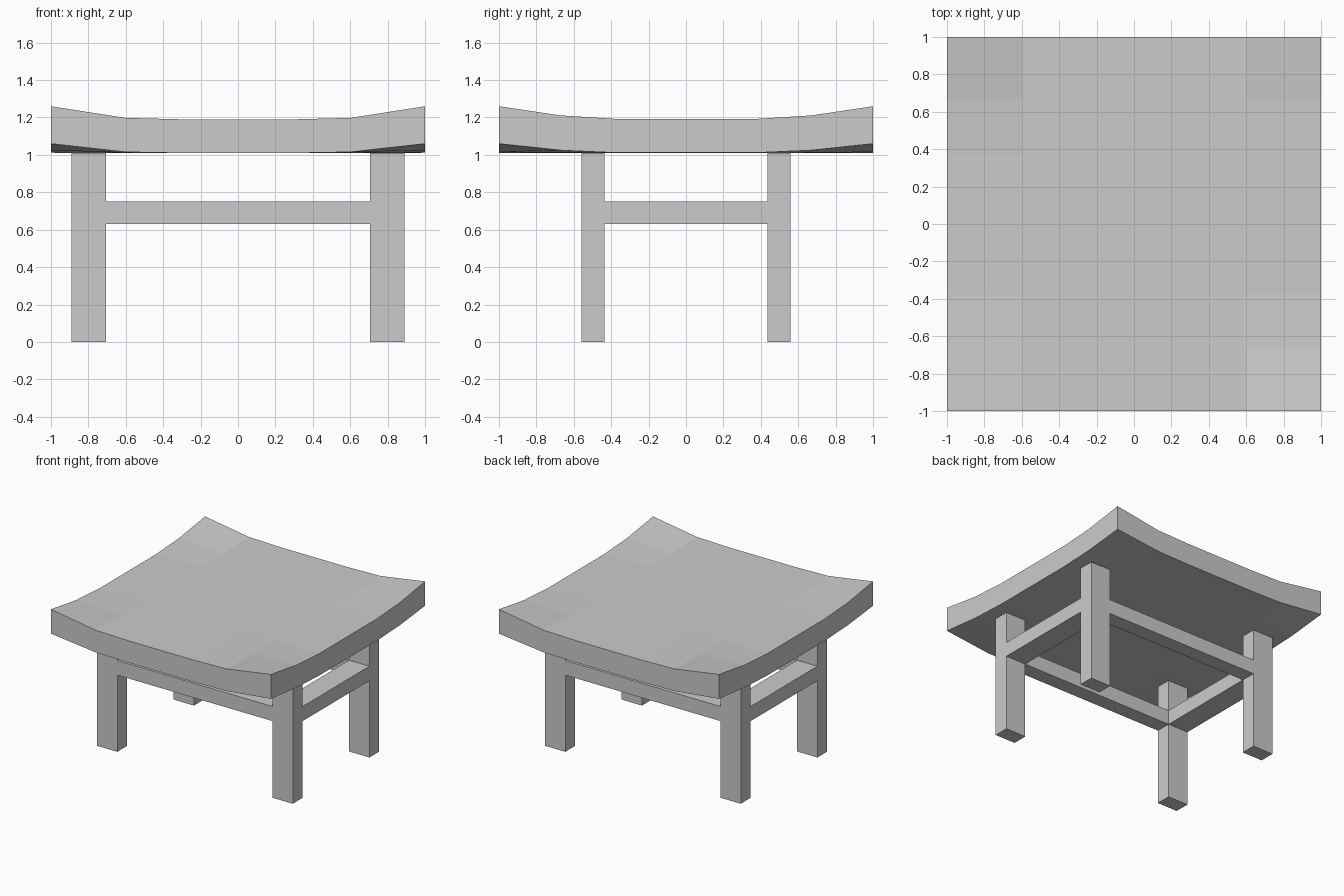
import bpy, bmesh

if "Cube" in bpy.data.objects:
    bpy.data.objects.remove(bpy.data.objects["Cube"])


def box(name, x, y, z, mirror=()):
    """Box from (min, max) spans, mirrored about the given axes."""
    bm = bmesh.new()
    bmesh.ops.create_cube(bm, size=1)
    for v in bm.verts:
        v.co = [span[c > 0] for c, span in zip(v.co, (x, y, z))]
    me = bpy.data.meshes.new(name)
    bm.to_mesh(me)
    bm.free()
    ob = bpy.data.objects.new(name, me)
    bpy.context.collection.objects.link(ob)
    if mirror:
        m = ob.modifiers.new("mirror", 'MIRROR')
        m.use_axis = ['X' in mirror, 'Y' in mirror, False]
    return ob


# Seat: slab with upturned corners; (distance from centre, share of lift)
X_ROWS = [(0.30, 0.0), (0.60, 0.11), (1.0, 1.0)]
Y_ROWS = [(0.37, 0.03), (0.67, 0.30), (1.0, 1.0)]


def both_sides(rows):
    return [(-p, l) for p, l in reversed(rows)] + rows


bm = bmesh.new()
layers = []
for base, rise in ((1.01, 0.05), (1.19, 0.07)):
    layers.append([[bm.verts.new((x, y, base + rise * lx * ly))
                    for x, lx in both_sides(X_ROWS)]
                   for y, ly in both_sides(Y_ROWS)])
bottom, top = layers
for grid in layers:
    for a, b in zip(grid, grid[1:]):
        for i in range(len(a) - 1):
            bm.faces.new((a[i], a[i + 1], b[i + 1], b[i]))


# Seat rim joins the two layers
def rim(g):
    return g[0] + [r[-1] for r in g[1:]] + g[-1][-2::-1] + [r[0] for r in g[-2:0:-1]]


lo, hi = rim(bottom), rim(top)
for i in range(len(lo)):
    j = (i + 1) % len(lo)
    bm.faces.new((lo[i], lo[j], hi[j], hi[i]))
bmesh.ops.recalc_face_normals(bm, faces=bm.faces)
mesh = bpy.data.meshes.new("seat")
bm.to_mesh(mesh)
bm.free()
bpy.context.collection.objects.link(bpy.data.objects.new("seat", mesh))

# Four legs and the rails between them
LEG_X, LEG_Y, RAIL_Z = (0.705, 0.89), (0.435, 0.56), (0.63, 0.75)
box("legs", LEG_X, LEG_Y, (0, 1.01), "XY")
box("long_rails", (-0.705, 0.705), LEG_Y, RAIL_Z, "Y")
box("side_rails", LEG_X, (-0.435, 0.435), RAIL_Z, "X")
